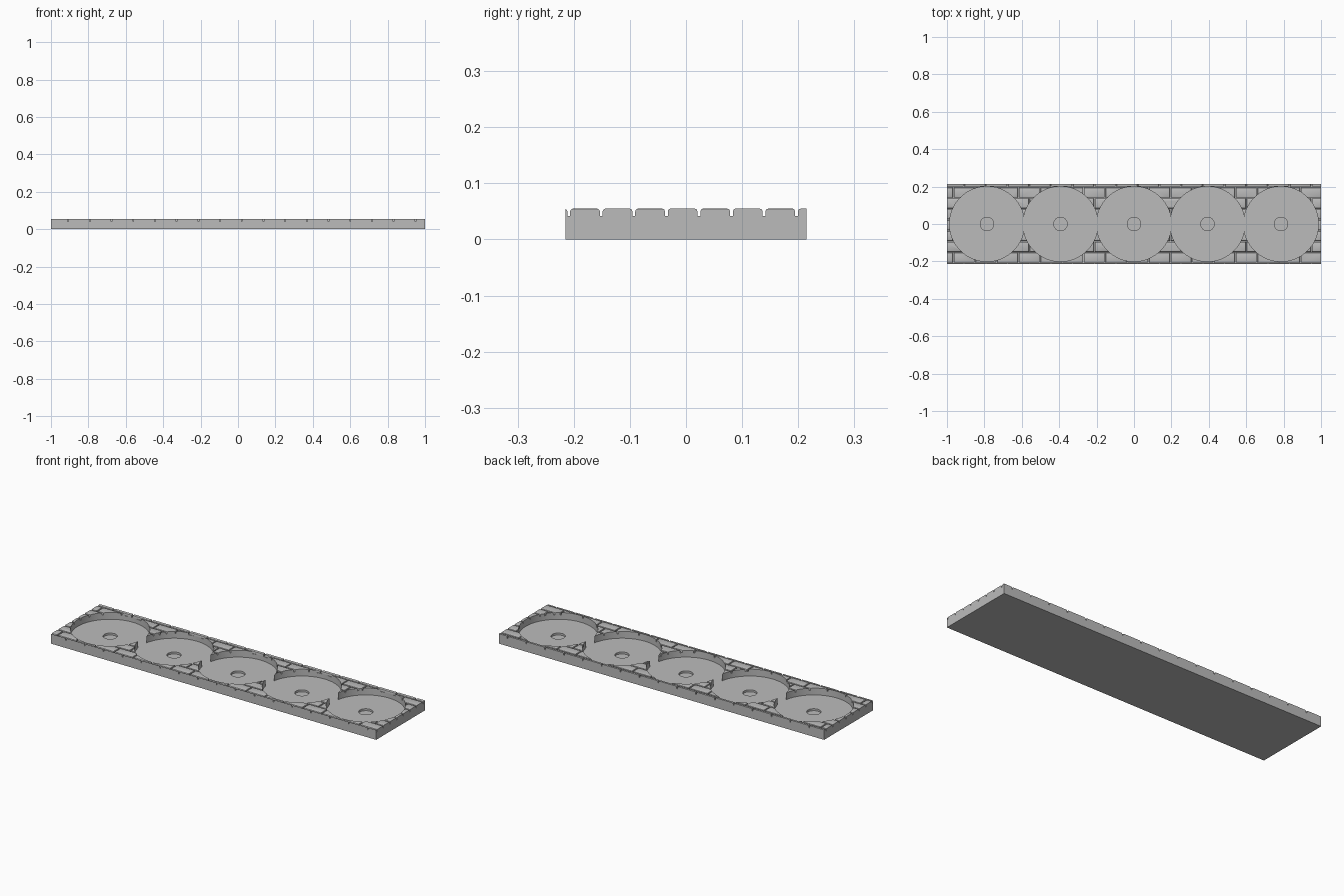
import bpy, bmesh
from mathutils import Matrix, Vector

cube = bpy.data.objects.get("Cube")
if cube:
    bpy.data.objects.remove(cube, do_unlink=True)

HALF_X, HALF_Y, TOP, BED = 1.0, 0.215, 0.055, 0.042
PITCH, ROW, GAP = 0.116, 0.058, 0.005

stone = bpy.data.materials.new("stone grey")
stone.use_nodes = True
stone.diffuse_color = (0.5, 0.5, 0.5, 1)
stone.node_tree.nodes["Principled BSDF"].inputs["Base Color"].default_value = (0.5, 0.5, 0.5, 1)


def add_object(name, bm):
    bmesh.ops.recalc_face_normals(bm, faces=bm.faces)
    mesh = bpy.data.meshes.new(name)
    bm.to_mesh(mesh)
    bm.free()
    mesh.materials.append(stone)
    obj = bpy.data.objects.new(name, mesh)
    bpy.context.collection.objects.link(obj)
    return obj


def add_box(bm, x0, x1, y0, y1, z0, z1):
    size = Matrix.Diagonal((x1 - x0, y1 - y0, z1 - z0, 1))
    centre = Matrix.Translation(((x0 + x1) / 2, (y0 + y1) / 2, (z0 + z1) / 2))
    return bmesh.ops.create_cube(bm, size=1, matrix=centre @ size)["verts"]


def cylinder(name, x, radius, z0, z1, sides):
    bm = bmesh.new()
    bmesh.ops.create_cone(bm, cap_ends=True, segments=sides, radius1=radius, radius2=radius,
                          depth=z1 - z0, matrix=Matrix.Translation((x, 0, (z0 + z1) / 2)))
    obj = add_object(name, bm)
    obj.hide_render = True
    return obj


# Solid bed of the tray
bm = bmesh.new()
add_box(bm, -HALF_X, HALF_X, -HALF_Y, HALF_Y, 0, BED)
tray_bed = add_object("tray_bed", bm)

# Running-bond paving with rounded top edges, trimmed to the tray outline
bm = bmesh.new()
for row in range(-1, 8):
    y = -0.18 + row * ROW
    for col in range(-10, 11):
        x = (col + 0.5 * (row % 2)) * PITCH + 0.02
        hx, hy = (PITCH - GAP) / 2, (ROW - GAP) / 2
        verts = add_box(bm, x - hx, x + hx, y - hy, y + hy, BED - 0.001, TOP)
        rim = {e for v in verts for e in v.link_edges
               if all(w.co.z > TOP - 0.001 for w in e.verts)}
        bmesh.ops.bevel(bm, geom=list(rim), offset=0.005, segments=2,
                        profile=0.5, affect='EDGES')
for normal, reach in (((1, 0, 0), HALF_X), ((-1, 0, 0), HALF_X),
                      ((0, 1, 0), HALF_Y), ((0, -1, 0), HALF_Y)):
    bmesh.ops.bisect_plane(bm, geom=bm.verts[:] + bm.edges[:] + bm.faces[:],
                           plane_co=Vector(normal) * reach, plane_no=normal, clear_outer=True)
    bmesh.ops.holes_fill(bm, edges=[e for e in bm.edges if e.is_boundary], sides=0)
paving_bricks = add_object("paving_bricks", bm)

# Five linked round pockets, each with a small central recess
cutters = []
for i in range(-2, 3):
    x = i * 0.393
    cutters.append(cylinder("pocket_cutter", x, 0.2, 0.017, 0.1, 96))
    cutters.append(cylinder("recess_cutter", x, 0.036, 0.006, 0.03, 48))

for obj in (tray_bed, paving_bricks):
    for cutter in cutters:
        if obj is paving_bricks and cutter.name.startswith("recess"):
            continue
        mod = obj.modifiers.new("cut", 'BOOLEAN')
        mod.operation = 'DIFFERENCE'
        mod.solver = 'EXACT'
        mod.object = cutter
    bpy.ops.object.select_all(action='DESELECT')
    obj.select_set(True)
    bpy.context.view_layer.objects.active = obj
    for mod in list(obj.modifiers):
        bpy.ops.object.modifier_apply(modifier=mod.name)
    bpy.ops.object.shade_smooth_by_angle(angle=0.4)

for cutter in cutters:
    bpy.data.objects.remove(cutter, do_unlink=True)
